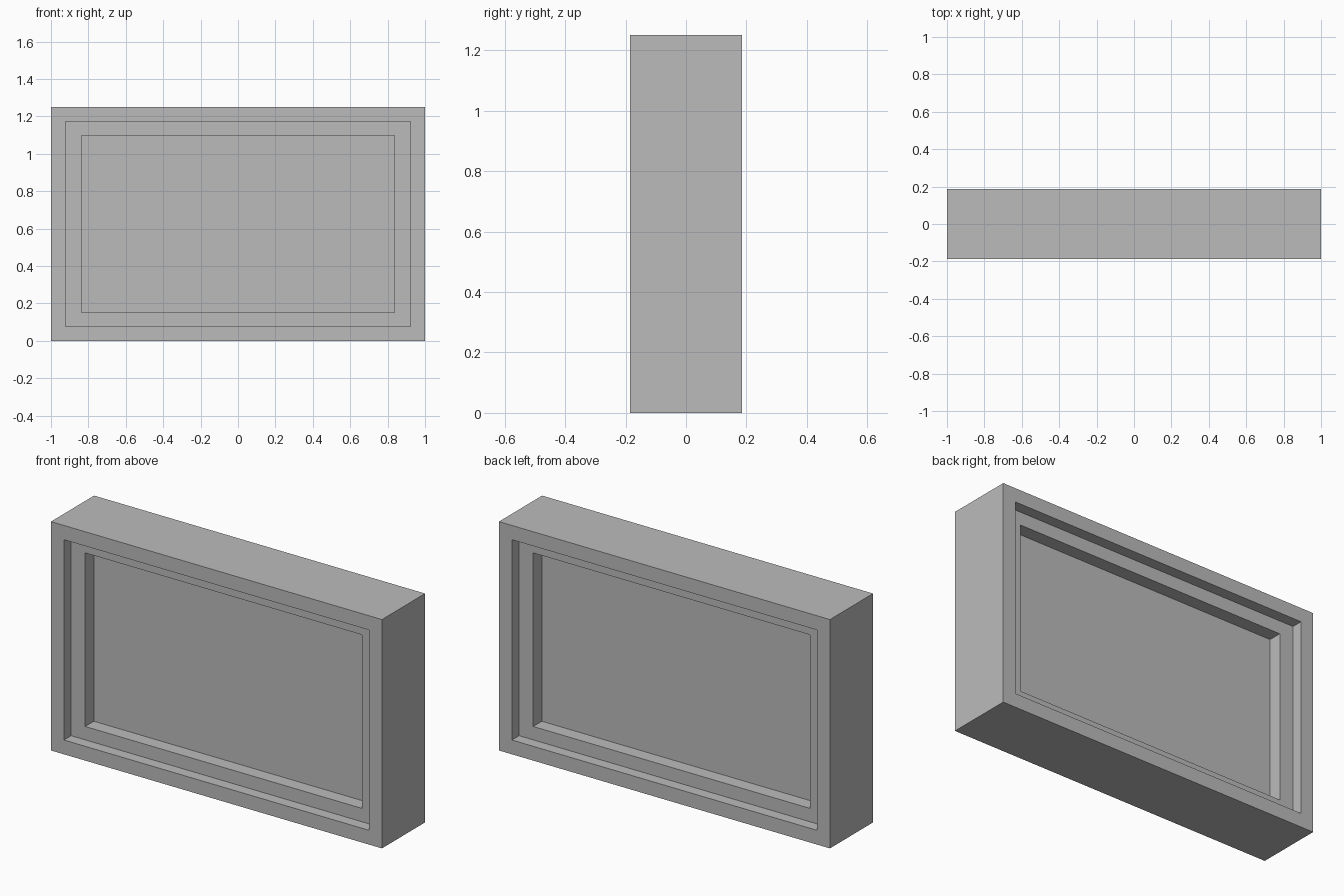
import bpy, bmesh

if "Cube" in bpy.data.objects:
    bpy.data.objects.remove(bpy.data.objects["Cube"])

W, D, H = 2.0, 0.372, 1.25            # overall block size
LIP_X, LIP_Z, LIP_Y = 0.078, 0.078, 0.062   # first recess: insets and depth
PAN_X, PAN_Z, PAN_Y = 0.163, 0.151, 0.137   # second recess: insets and total depth

grey = bpy.data.materials.new("plain grey")
grey.diffuse_color = (0.5, 0.5, 0.5, 1)
grey.use_nodes = True
grey.node_tree.nodes["Principled BSDF"].inputs["Base Color"].default_value = grey.diffuse_color


def loop(bm, ix, iz, y):
    """Rectangle inset from the block edge, at depth y."""
    x = W / 2 - ix
    return [bm.verts.new(p) for p in
            ((-x, y, iz), (x, y, iz), (x, y, H - iz), (-x, y, H - iz))]


# Stepped profile running from the front panel, round the outside, to the back panel
half = [(PAN_X, PAN_Z, PAN_Y), (PAN_X, PAN_Z, LIP_Y),
        (LIP_X, LIP_Z, LIP_Y), (LIP_X, LIP_Z, 0), (0, 0, 0)]
profile = [(ix, iz, depth - D / 2) for ix, iz, depth in half]
profile += [(ix, iz, D / 2 - depth) for ix, iz, depth in reversed(half)]

bm = bmesh.new()
loops = [loop(bm, *p) for p in profile]
for a, b in zip(loops, loops[1:]):
    for i in range(4):
        j = (i + 1) % 4
        bm.faces.new((a[i], a[j], b[j], b[i]))
bm.faces.new(loops[0])                # front panel
bm.faces.new(loops[-1])               # back panel
bmesh.ops.recalc_face_normals(bm, faces=bm.faces)

mesh = bpy.data.meshes.new("recessed_frame")
bm.to_mesh(mesh)
bm.free()
mesh.materials.append(grey)
frame = bpy.data.objects.new("recessed_frame", mesh)
bpy.context.collection.objects.link(frame)
